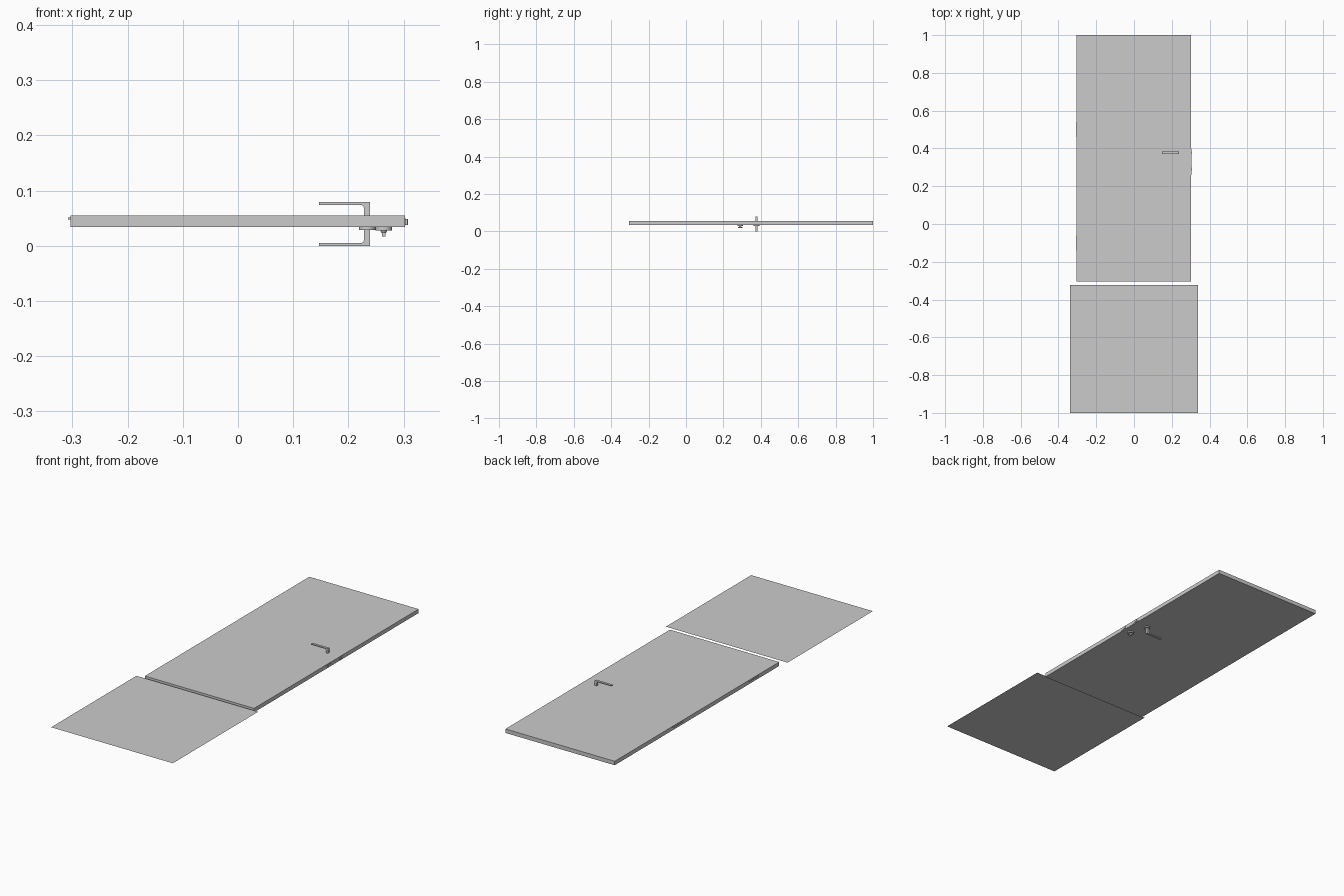
import bpy, bmesh, math
from mathutils import Vector

if "Cube" in bpy.data.objects:
    bpy.data.objects.remove(bpy.data.objects["Cube"])


def make(name, bm):
    bmesh.ops.recalc_face_normals(bm, faces=bm.faces)
    me = bpy.data.meshes.new(name)
    bm.to_mesh(me)
    bm.free()
    ob = bpy.data.objects.new(name, me)
    bpy.context.collection.objects.link(ob)
    return ob


def box(name, x, y, z):
    bm = bmesh.new()
    bmesh.ops.create_cube(bm, size=1)
    for v in bm.verts:
        v.co = Vector([(r[0] + r[1]) / 2 + c * (r[1] - r[0])
                       for c, r in zip(v.co, (x, y, z))])
    return make(name, bm)


def cylinder(name, x, y, z, r1, r2=None):
    # z = (start, end), r1 at the start, r2 at the end
    bm = bmesh.new()
    bmesh.ops.create_cone(bm, cap_ends=True, segments=24, radius1=r1,
                          radius2=r1 if r2 is None else r2, depth=z[1] - z[0])
    bmesh.ops.translate(bm, verts=bm.verts, vec=(x, y, (z[0] + z[1]) / 2))
    ob = make(name, bm)
    for p in ob.data.polygons:
        p.use_smooth = len(p.vertices) == 4
    return ob


def lever(name, z_door, z_tip):
    # L-shaped profile in the xz plane with a filleted inner corner
    s = 1 if z_tip > z_door else -1
    r, inner_x, inner_z = 0.005, 0.228, z_tip - s * 0.005
    pts = [(0.239, z_door), (0.239, z_tip), (0.147, z_tip), (0.147, inner_z)]
    for i in range(5):
        a = math.pi / 2 * (1 - i / 4)
        pts.append((inner_x - r + r * math.cos(a),
                    inner_z - s * (r - r * math.sin(a))))
    pts.append((inner_x, z_door))
    bm = bmesh.new()
    f = bm.faces.new([bm.verts.new((x, 0.371, z)) for x, z in pts])
    ext = bmesh.ops.extrude_face_region(bm, geom=[f])["geom"]
    bmesh.ops.translate(bm, vec=(0, 0.012, 0),
                        verts=[g for g in ext if isinstance(g, bmesh.types.BMVert)])
    return make(name, bm)


# Door leaf
box("door_leaf", (-0.304, 0.303), (-0.305, 1.0), (0.0345, 0.0545))

# Flat sheet beyond the bottom of the door
bm = bmesh.new()
bm.faces.new([bm.verts.new(p) for p in
              [(-0.338, -1, 0.0535), (0.338, -1, 0.0535),
               (0.338, -0.323, 0.0535), (-0.338, -0.323, 0.0535)]])
make("floor_sheet", bm)

# Handles on both faces
lever("upper_handle", 0.054, 0.079)
lever("lower_handle", 0.035, 0.0)

# Round rose and thumb-turn lock on the lower face
cylinder("handle_rose", 0.234, 0.377, (0.029, 0.035), 0.015)
cylinder("lock_rose", 0.264, 0.29, (0.028, 0.035), 0.015)
cylinder("lock_stem", 0.264, 0.29, (0.023, 0.029), 0.004, 0.007)
box("lock_turn", (0.261, 0.267), (0.278, 0.302), (0.017, 0.024))

# Lock faceplate, latch and bolt on the right edge
box("lock_faceplate", (0.302, 0.304), (0.26, 0.40), (0.037, 0.050))
box("latch", (0.303, 0.308), (0.37, 0.385), (0.038, 0.049))
box("bolt", (0.303, 0.307), (0.28, 0.30), (0.038, 0.049))

# Hinge leaves on the left edge
for i, y in enumerate((-0.1, 0.5)):
    box("hinge_%d" % (i + 1), (-0.308, -0.303), (y - 0.04, y + 0.04), (0.048, 0.051))
